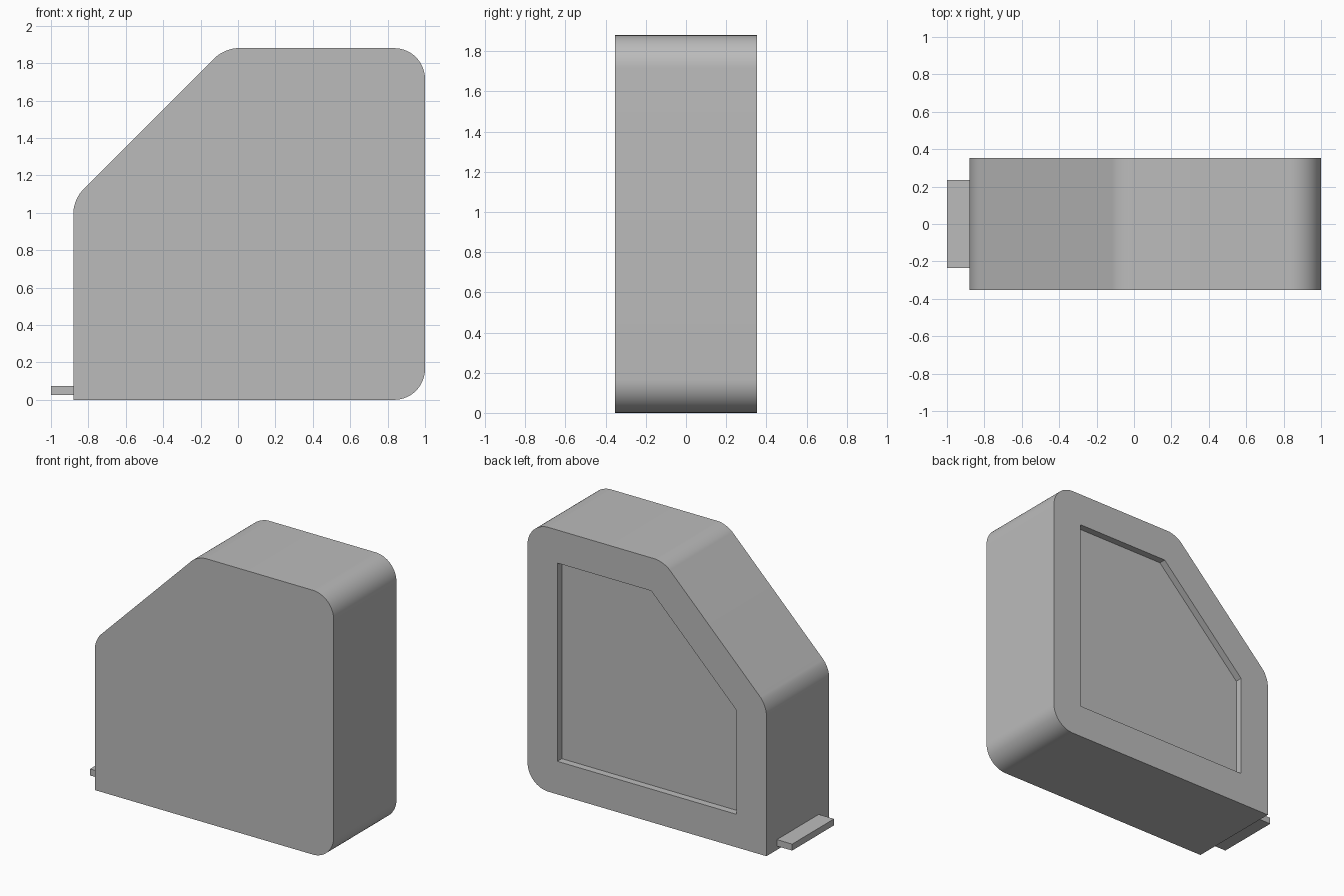
import bpy, bmesh, math

cube = bpy.data.objects.get("Cube")
if cube:
    bpy.data.objects.remove(cube, do_unlink=True)

HALF = 0.353       # half of the case thickness
RADIUS = 0.165     # rounding of the case corners
INSET = 0.235      # rim width around the back recess
DEPTH = 0.05       # recess depth
LEFT, RIGHT, TOP = -0.88, 1.0, 1.88
DIAG = 1.951       # sloped side lies on z = x + DIAG

grey = bpy.data.materials.new("grey plastic")
grey.use_nodes = True
colour = (0.5, 0.5, 0.5, 1)
grey.diffuse_color = colour
grey.node_tree.nodes["Principled BSDF"].inputs["Base Color"].default_value = colour


def outline(inset):
    """Case profile in x, z, moved inwards by inset."""
    l, r, b, t = LEFT + inset, RIGHT - inset, inset, TOP - inset
    d = DIAG - inset * math.sqrt(2)
    return [(l, b), (r, b), (r, t), (t - d, t), (l, l + d)]


def prism(name, points, y0, y1, radius=0):
    """Extrude a profile along y; round all edges except the first corner."""
    bm = bmesh.new()
    face = bm.faces.new([bm.verts.new((x, y0, z)) for x, z in points])
    out = bmesh.ops.extrude_face_region(bm, geom=[face])
    moved = [v for v in out["geom"] if isinstance(v, bmesh.types.BMVert)]
    bmesh.ops.translate(bm, verts=moved, vec=(0, y1 - y0, 0))
    bmesh.ops.recalc_face_normals(bm, faces=bm.faces)
    if radius:
        along = [e for e in bm.edges
                 if abs(e.verts[0].co.y - e.verts[1].co.y) > 0.01
                 and (e.verts[0].co.z > 0.01 or e.verts[0].co.x > 0)]
        square = [e for e in along if e.calc_face_angle() > 1.2]
        shallow = [e for e in along if e not in square]
        for edges, turn in ((square, math.pi / 2), (shallow, math.pi / 4)):
            bmesh.ops.bevel(bm, geom=edges, offset=radius * math.tan(turn / 2),
                            offset_type='OFFSET', segments=16, profile=0.5,
                            affect='EDGES')
    mesh = bpy.data.meshes.new(name)
    bm.to_mesh(mesh)
    bm.free()
    mesh.materials.append(grey)
    obj = bpy.data.objects.new(name, mesh)
    bpy.context.collection.objects.link(obj)
    return obj


# Case with a recess sunk into its back
case = prism("case", outline(0), -HALF, HALF, RADIUS)
cutter = prism("recess_cutter", outline(INSET), HALF - DEPTH, HALF + DEPTH)
cutter.hide_render = True
cut = case.modifiers.new("recess", 'BOOLEAN')
cut.operation = 'DIFFERENCE'
cut.solver = 'EXACT'
cut.object = cutter
bpy.ops.object.select_all(action='DESELECT')
case.select_set(True)
bpy.context.view_layer.objects.active = case
bpy.ops.object.modifier_apply(modifier=cut.name)
bpy.data.objects.remove(cutter, do_unlink=True)
bpy.ops.object.shade_smooth_by_angle(angle=math.radians(30))

# Flat tab sticking out near the base
prism("tab", [(-1, 0.027), (LEFT + 0.01, 0.027), (LEFT + 0.01, 0.073), (-1, 0.073)],
      -INSET, INSET)
